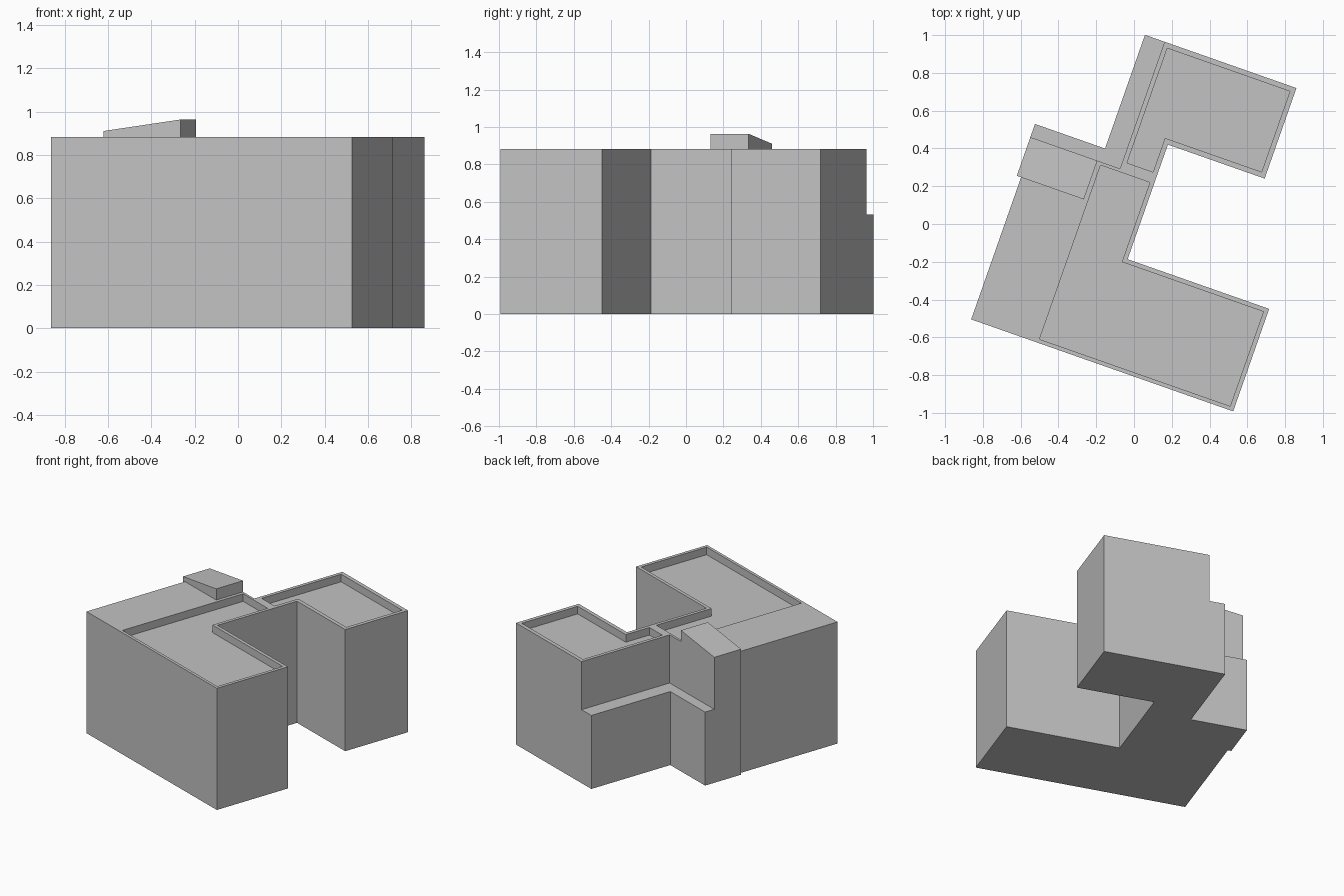
import bpy, bmesh, math

cube = bpy.data.objects.get("Cube")
if cube:
    bpy.data.objects.remove(cube, do_unlink=True)

TURN = math.radians(-19.35)   # the plan is turned on its site
ROOF, LEDGE, FLOOR = 0.882, 0.533, 0.827

grey = bpy.data.materials.new("plain_grey")
grey.use_nodes = True
colour = (0.54, 0.54, 0.54, 1)
grey.diffuse_color = colour
grey.node_tree.nodes["Principled BSDF"].inputs["Base Color"].default_value = colour


def prism(name, plan, z0, tops):
    """Upright prism over a plan; tops is one height or one per corner."""
    if not isinstance(tops, list):
        tops = [tops] * len(plan)
    bm = bmesh.new()
    low = [bm.verts.new((u, v, z0)) for u, v in plan]
    high = [bm.verts.new((u, v, z)) for (u, v), z in zip(plan, tops)]
    bm.faces.new(low[::-1])
    bm.faces.new(high)
    for i in range(len(plan)):
        j = (i + 1) % len(plan)
        bm.faces.new((low[i], low[j], high[j], high[i]))
    bmesh.ops.recalc_face_normals(bm, faces=bm.faces)
    mesh = bpy.data.meshes.new(name)
    bm.to_mesh(mesh)
    bm.free()
    mesh.materials.append(grey)
    obj = bpy.data.objects.new(name, mesh)
    obj.rotation_euler.z = TURN
    bpy.context.collection.objects.link(obj)
    return obj


def rect(u0, v0, u1, v1):
    return [(u0, v0), (u1, v0), (u1, v1), (u0, v1)]


# Main block: two wings, a link and the side annex
body = prism("building_body", [
    (-0.646, -0.762), (0.824, -0.762), (0.824, -0.187), (0.03, -0.187),
    (0.03, 0.456), (0.573, 0.456), (0.573, 0.964), (-0.277, 0.964),
    (-0.277, 0.326), (-0.67, 0.326), (-0.67, 0.035), (-0.646, 0.035)], 0, ROOF)

# Cutters: the stepped ledge and the two sunken roofs behind parapets
cutters = [
    prism("ledge_cutter", rect(-0.8, 0.252, -0.167, 1.1), LEDGE, 1.1),
    prism("front_roof_cutter", [
        (-0.27, -0.741), (0.80, -0.741), (0.80, -0.211),
        (0.006, -0.211), (0.006, 0.235), (-0.27, 0.235)], FLOOR, 1.1),
    prism("back_roof_cutter", [
        (-0.142, 0.293), (0.004, 0.293), (0.004, 0.484),
        (0.546, 0.484), (0.546, 0.936), (-0.142, 0.936)], FLOOR, 1.1),
]
for cutter in cutters:
    cutter.hide_render = True
    mod = body.modifiers.new(cutter.name, 'BOOLEAN')
    mod.operation = 'DIFFERENCE'
    mod.solver = 'EXACT'
    mod.object = cutter

# Bake the cuts, then drop the cutters
bpy.context.view_layer.update()
baked = bpy.data.meshes.new_from_object(
    body.evaluated_get(bpy.context.evaluated_depsgraph_get()))
body.modifiers.clear()
body.data = baked
for cutter in cutters:
    bpy.data.objects.remove(cutter, do_unlink=True)

# Sloping hatch on the annex roof
prism("roof_hatch", rect(-0.67, 0.035, -0.294, 0.252), ROOF,
      [0.91, 0.963, 0.963, 0.91])
